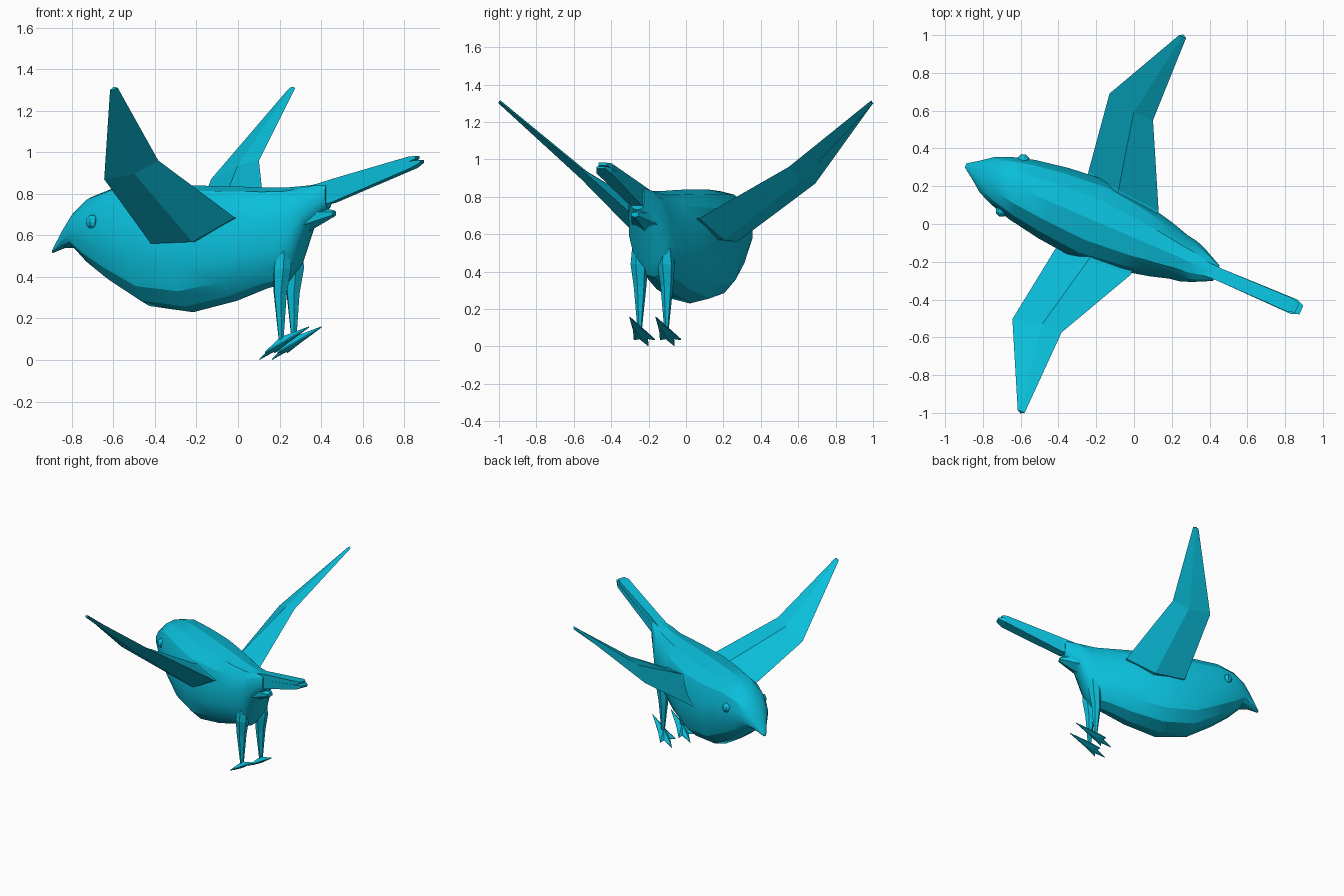
import bpy, bmesh, math
from mathutils import Vector

if "Cube" in bpy.data.objects:
    bpy.data.objects.remove(bpy.data.objects["Cube"])

# Everything is built along a bird axis (u back, v sideways, z up), then turned in plan
YAW = math.radians(-23.3)
mat = bpy.data.materials.new("cyan")
mat.diffuse_color = (0.003, 0.52, 0.71, 1)
mat.use_nodes = True
mat.node_tree.nodes["Principled BSDF"].inputs["Base Color"].default_value = mat.diffuse_color


def finish(bm, name, smooth=None):
    bmesh.ops.recalc_face_normals(bm, faces=bm.faces)
    me = bpy.data.meshes.new(name)
    bm.to_mesh(me)
    bm.free()
    ob = bpy.data.objects.new(name, me)
    bpy.context.collection.objects.link(ob)
    me.materials.append(mat)
    ob.rotation_euler.z = YAW
    ob.location.x = -0.17
    if smooth:
        bpy.ops.object.select_all(action='DESELECT')
        ob.select_set(True)
        bpy.context.view_layer.objects.active = ob
        bpy.ops.object.shade_smooth_by_angle(angle=math.radians(smooth))
    return ob


def skin(name, rings, smooth=None):
    """Bridge rings of equal point count and cap both ends."""
    bm = bmesh.new()
    vs = [[bm.verts.new(p) for p in r] for r in rings]
    n = len(vs[0])
    for a, b in zip(vs, vs[1:]):
        for i in range(n):
            j = (i + 1) % n
            bm.faces.new((a[i], a[j], b[j], b[i]))
    bm.faces.new(vs[0])
    bm.faces.new(vs[-1])
    return finish(bm, name, smooth)


def ovals(sections, n, power=1.0):
    """Rings from (u, top, bottom, half width); power under 1 squares them off."""
    def sq(x):
        return math.copysign(abs(x) ** power, x) if abs(x) > 1e-6 else 0
    out = []
    for u, top, bot, hw in sections:
        ring = []
        for k in range(n):
            t = 2 * math.pi * (k + .5) / n
            ring.append((u, hw * sq(math.cos(t)),
                         (top + bot) / 2 + (top - bot) / 2 * sq(math.sin(t))))
        out.append(ring)
    return out


# Body with head and beak
skin("body", ovals([
    (-.785, .53, .515, .012), (-.72, .63, .54, .058), (-.66, .71, .54, .105),
    (-.58, .785, .46, .14), (-.46, .83, .37, .175), (-.28, .84, .26, .207),
    (-.05, .84, .23, .23), (.18, .835, .285, .195), (.34, .83, .345, .158),
    (.44, .83, .37, .128), (.50, .835, .45, .118), (.56, .84, .62, .095),
    (.66, .86, .73, .045)], 14, .85), 25)

# Under-tail feathers
skin("under_tail", ovals([(.44, .75, .54, .10), (.56, .745, .62, .085),
                          (.69, .72, .69, .025)], 6))

# Tail: two stacked tapering feather slabs
for name, secs in (
        ("tail_upper", [(.54, .825, .76, .04), (.68, .868, .79, .034),
                        (1.09, .978, .952, .038), (1.125, .982, .968, .025)]),
        ("tail_lower", [(.54, .80, .74, .04), (.68, .82, .755, .034),
                        (1.11, .958, .925, .042), (1.15, .963, .95, .025)])):
    skin(name, [[(u, w, t), (u, -w, t), (u, -w, b), (u, w, b)]
                for u, t, b, w in secs])

for s, side in ((1, "left"), (-1, "right")):
    def flip(pts):
        return [(u, v * s, z) for u, v, z in pts]

    # Wing: leading edge, upper ridge, trailing edge, lower ridge
    skin(side + "_wing", [flip(r) for r in (
        [(-.16, .15, .57), (.02, .12, .70), (.24, .12, .68), (.05, .17, .57)],
        [(-.175, .225, .56), (.01, .20, .73), (.248, .183, .685), (.05, .24, .568)],
        [(-.236, .65, .87), (-.08, .61, .935), (.031, .612, .96), (-.08, .645, .895)],
        [(-.02, 1.08, 1.30), (0, 1.08, 1.315), (.02, 1.08, 1.31), (0, 1.092, 1.30)])])

    # Leg: tapered thigh and shank
    rings = []
    for u, z, r in ((.46, .58, .03), (.45, .44, .047), (.44, .32, .034), (.445, .08, .011)):
        rings.append(flip([(u + r * math.cos(k * math.pi / 3),
                            .078 + r * math.sin(k * math.pi / 3), z) for k in range(6)]))
    skin(side + "_leg", rings)

    # Foot: sloping flat star with three front toes and one back toe
    outline = [(.59, 0), (.47, .03), (.385, .062), (.395, .025), (.33, 0),
               (.395, -.025), (.385, -.062), (.47, -.03)]
    bm = bmesh.new()
    low, high = [], []
    for u, v in outline:
        z = (u - .33) * .6
        low.append(bm.verts.new((u, (.076 + v) * s, z)))
        high.append(bm.verts.new((u, (.076 + v) * s, z + .006)))
    peak = bm.verts.new((.44, .076 * s, .11))
    base = bm.verts.new((.44, .076 * s, .06))
    for i in range(8):
        j = (i + 1) % 8
        bm.faces.new((low[i], low[j], high[j], high[i]))
        bm.faces.new((high[i], high[j], peak))
        bm.faces.new((low[j], low[i], base))
    finish(bm, side + "_foot")

    # Eye
    bm = bmesh.new()
    bmesh.ops.create_uvsphere(bm, u_segments=8, v_segments=6, radius=.034)
    bmesh.ops.translate(bm, verts=bm.verts, vec=Vector((-.515, .144 * s, .665)))
    finish(bm, side + "_eye")
